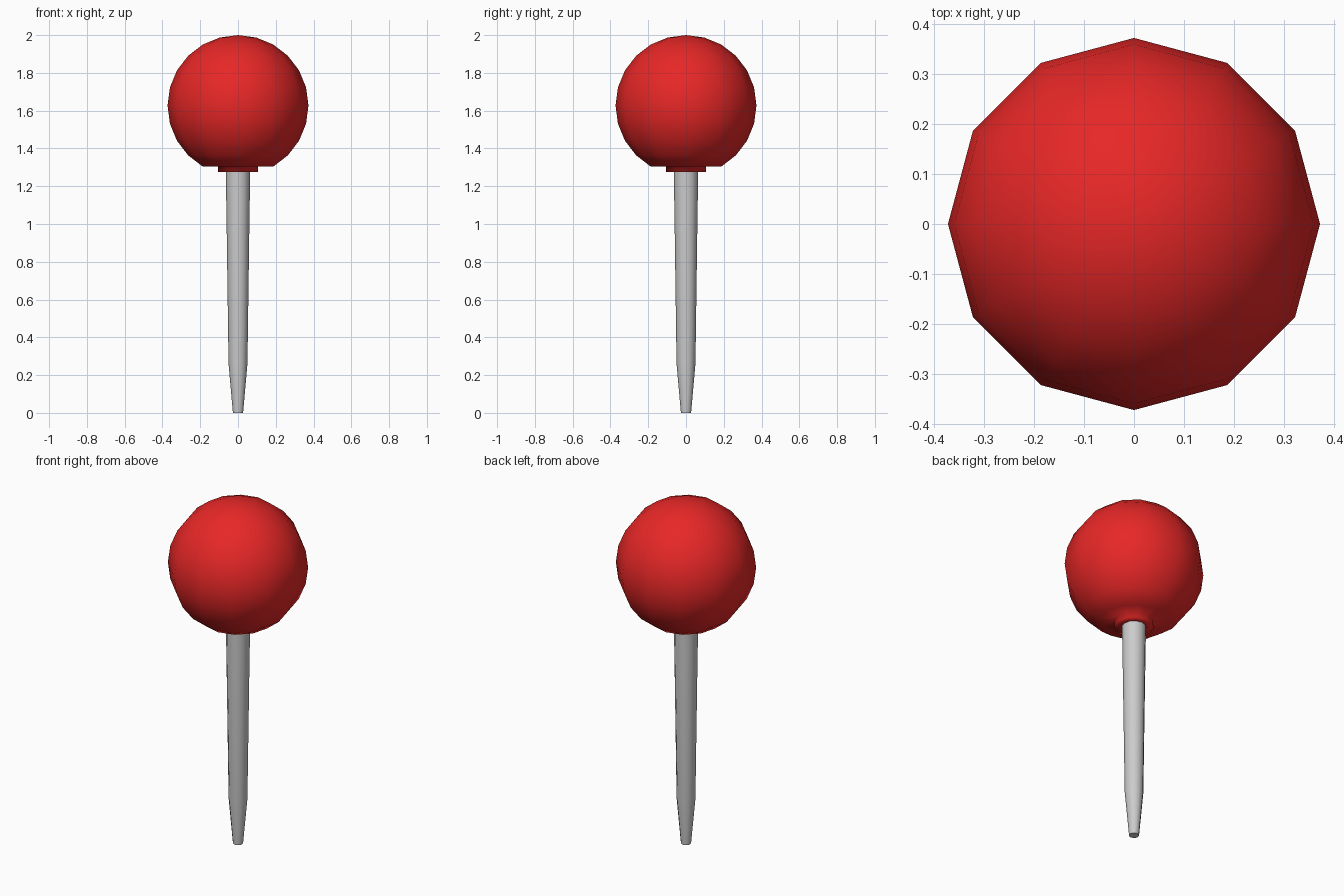
import bpy, bmesh
from math import sin, cos, pi, radians

if "Cube" in bpy.data.objects:
    bpy.data.objects.remove(bpy.data.objects["Cube"])

SIDES = 12


def lathe(name, profile, color=None, angle=None):
    """Revolve (radius, z) points about z; radius 0 makes a pole."""
    bm = bmesh.new()
    rings = []
    for r, z in profile:
        n = SIDES if r > 0 else 1
        rings.append([bm.verts.new((r * cos(2 * pi * i / SIDES),
                                    r * sin(2 * pi * i / SIDES), z)) for i in range(n)])
    for a, b in zip(rings, rings[1:]):
        for i in range(SIDES):
            j = (i + 1) % SIDES
            corners = [a[i % len(a)], a[j % len(a)], b[j % len(b)], b[i % len(b)]]
            bm.faces.new(list(dict.fromkeys(corners)))
    bmesh.ops.recalc_face_normals(bm, faces=bm.faces)
    mesh = bpy.data.meshes.new(name)
    bm.to_mesh(mesh)
    bm.free()
    obj = bpy.data.objects.new(name, mesh)
    bpy.context.collection.objects.link(obj)
    if color:
        mat = bpy.data.materials.new(name + "_colour")
        mat.diffuse_color = color
        mat.use_nodes = True
        mat.node_tree.nodes["Principled BSDF"].inputs["Base Color"].default_value = mat.diffuse_color
        mesh.materials.append(mat)
    mesh.shade_smooth()
    if angle:
        mesh.set_sharp_from_angle(angle=radians(angle))
    return obj


# Round head: sphere cut flat at the bottom, with a short collar
R, CZ = 0.373, 1.627
head = [(0, CZ + R)]
head += [(R * sin(radians(a)), CZ + R * cos(radians(a))) for a in range(15, 151, 15)]
head += [(0.106, 1.304), (0.106, 1.276), (0.063, 1.276)]
lathe("pin_head", head, (0.8, 0.02, 0.02, 1))

# Tapered metal shaft with a blunt tip
lathe("pin_shaft", [(0, 0), (0.027, 0), (0.05, 0.26), (0.06, 0.98),
                    (0.065, 1.31), (0, 1.31)], angle=40)
